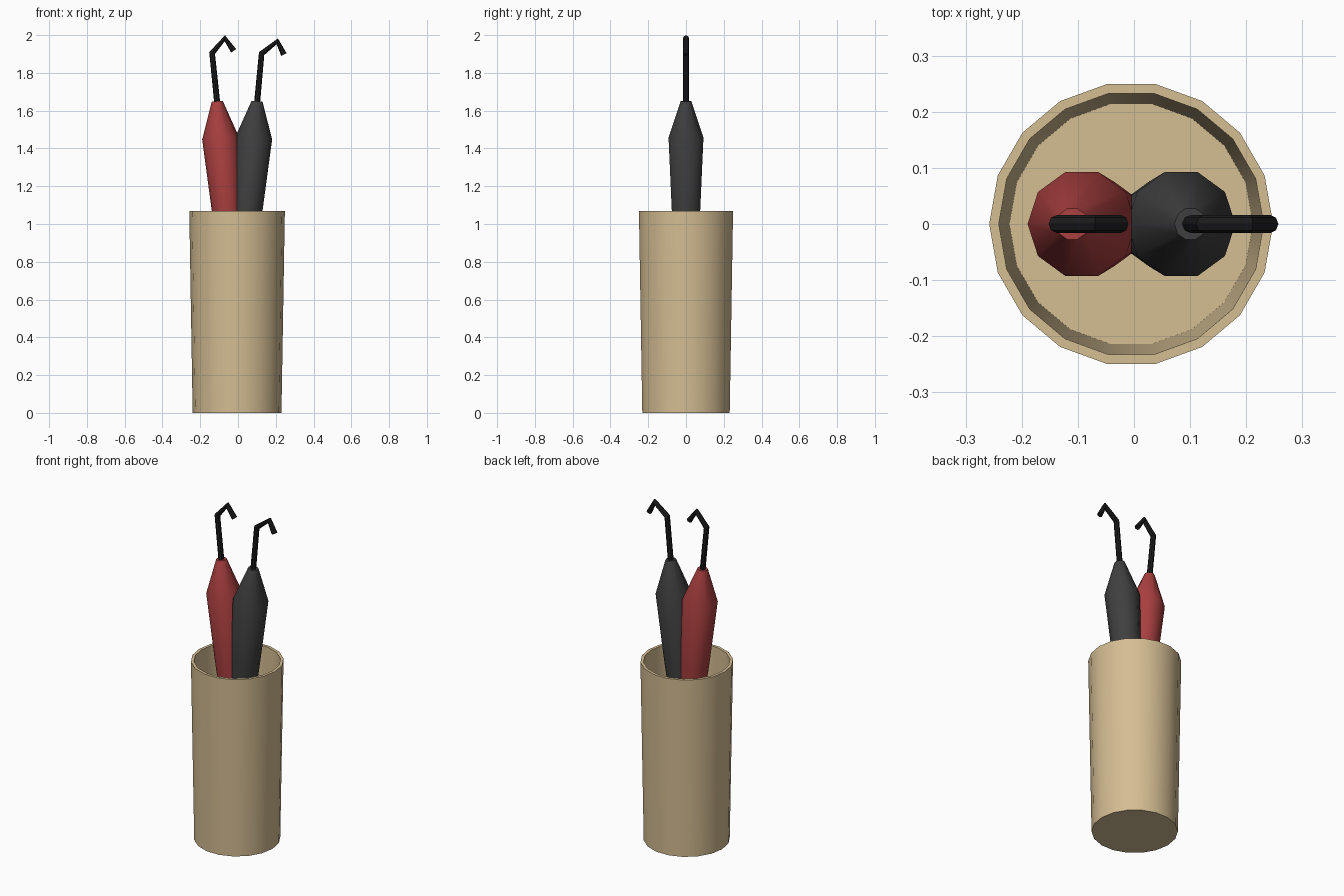
import bpy, bmesh
from math import cos, sin, pi, radians
from mathutils import Matrix

if "Cube" in bpy.data.objects:
    bpy.data.objects.remove(bpy.data.objects["Cube"])


def material(name, rgb):
    m = bpy.data.materials.new(name)
    m.diffuse_color = (*rgb, 1)
    m.use_nodes = True
    m.node_tree.nodes["Principled BSDF"].inputs["Base Color"].default_value = m.diffuse_color
    return m


def lathe(name, profile, sides, mat, smooth):
    """Revolve (radius, z) points around z and cap both ends."""
    bm = bmesh.new()
    rings = [[bm.verts.new((r * cos(2 * pi * i / sides), r * sin(2 * pi * i / sides), z))
              for i in range(sides)] for r, z in profile]
    for a, b in zip(rings, rings[1:]):
        for i in range(sides):
            j = (i + 1) % sides
            bm.faces.new((a[i], a[j], b[j], b[i]))
    bm.faces.new(rings[0][::-1])
    bm.faces.new(rings[-1])
    mesh = bpy.data.meshes.new(name)
    bm.to_mesh(mesh)
    bm.free()
    ob = bpy.data.objects.new(name, mesh)
    bpy.context.collection.objects.link(ob)
    mesh.materials.append(mat)
    bpy.ops.object.select_all(action='DESELECT')
    ob.select_set(True)
    bpy.context.view_layer.objects.active = ob
    bpy.ops.object.shade_smooth_by_angle(angle=radians(smooth))
    return ob


def hook(name, points, mat):
    """Bent round rod in the xz plane."""
    cu = bpy.data.curves.new(name, 'CURVE')
    cu.dimensions = '3D'
    cu.bevel_depth = 0.016
    cu.bevel_resolution = 2
    cu.use_fill_caps = True
    sp = cu.splines.new('POLY')
    sp.points.add(len(points) - 1)
    for p, (x, z) in zip(sp.points, points):
        p.co = (x, 0, z, 1)
    sp.use_smooth = False
    cu.materials.append(mat)
    ob = bpy.data.objects.new(name, cu)
    bpy.context.collection.objects.link(ob)


tan = material("tan", (0.66, 0.51, 0.29))
red = material("red", (0.40, 0.05, 0.05))
charcoal = material("charcoal", (0.05, 0.05, 0.05))
black = material("black", (0.012, 0.012, 0.012))

# Hollow tapered stand: outer wall, rim, inner wall, floor
stand = lathe("stand", [(0.235, 0), (0.253, 1.07), (0.236, 1.07), (0.217, 0.05)], 18, tan, 35)
stand.location.x = -0.005

# Folded umbrellas leaning apart, tips crossing in the stand
canopy = [(0.02, 0.08), (0.079, 1.07), (0.097, 1.455), (0.029, 1.65)]
for name, mat, side in (("red_umbrella", red, -1), ("dark_umbrella", charcoal, 1)):
    ob = lathe(name, [(r, z - 1.65) for r, z in canopy], 10, mat, 40)
    ob.data.transform(Matrix.Rotation(side * radians(5), 4, 'Y'))
    ob.location = (-0.11 if side < 0 else 0.101, 0, 1.65)

# Crooked handles
hook("red_umbrella_handle", [(-0.108, 1.62), (-0.137, 1.905), (-0.07, 1.983), (-0.023, 1.917)], black)
hook("dark_umbrella_handle", [(0.099, 1.62), (0.125, 1.902), (0.208, 1.967), (0.243, 1.897)], black)
